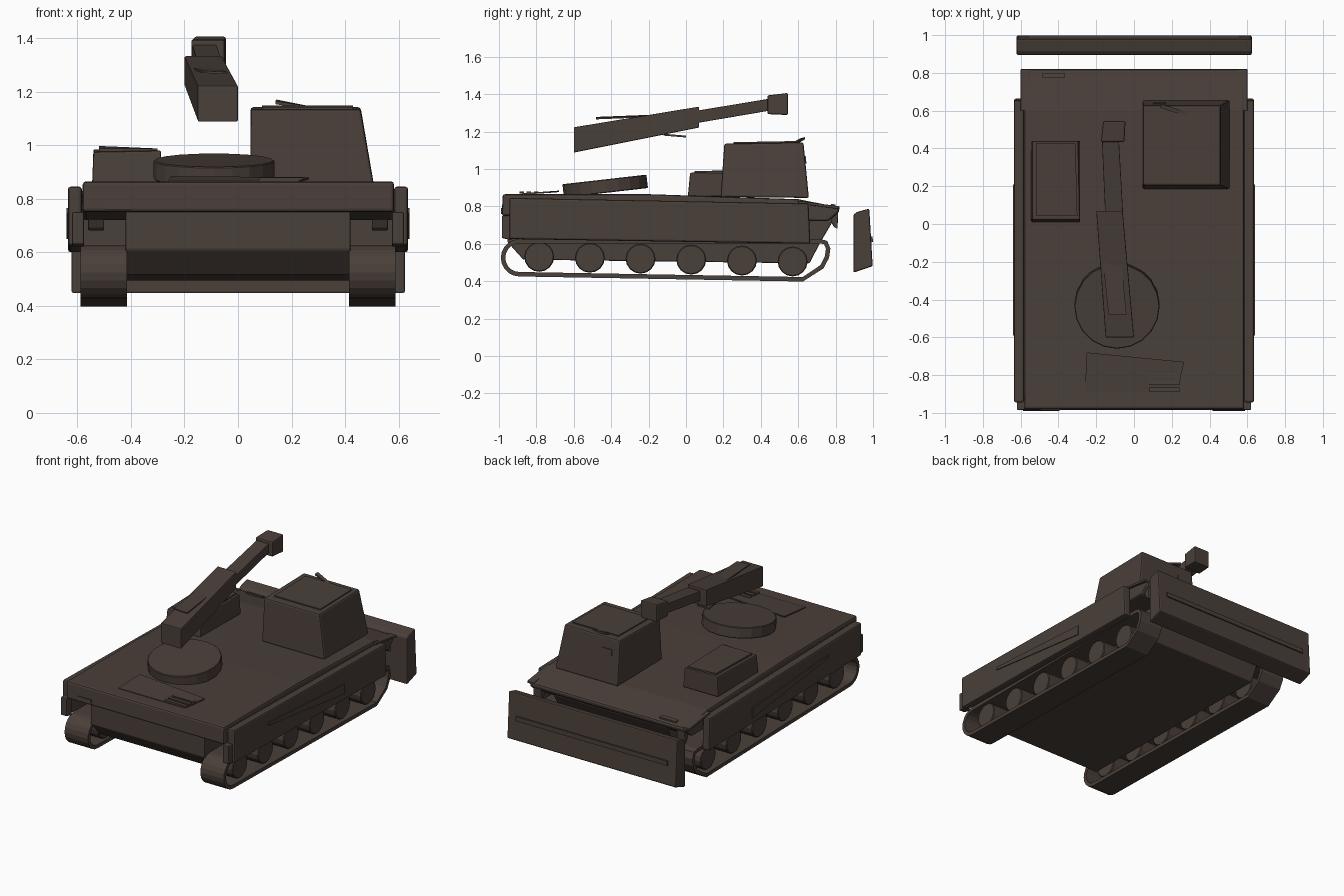
import bpy, bmesh, math
from mathutils import Vector, Matrix

paint = bpy.data.materials.new("dark_brown_paint")
paint.diffuse_color = (0.068, 0.050, 0.041, 1)


def finish(name, bm, bevel=0.0, segments=2):
    bmesh.ops.recalc_face_normals(bm, faces=bm.faces[:])
    me = bpy.data.meshes.new(name)
    bm.to_mesh(me)
    bm.free()
    ob = bpy.data.objects.new(name, me)
    bpy.context.collection.objects.link(ob)
    me.materials.append(paint)
    if bevel:
        m = ob.modifiers.new("soft_edges", "BEVEL")
        m.width, m.segments = bevel, segments
        m.limit_method, m.angle_limit = "ANGLE", math.radians(35)
    return ob


def loft(name, a, b, bevel=0.0):
    """Closed solid between two matching outlines."""
    bm = bmesh.new()
    va, vb = [bm.verts.new(p) for p in a], [bm.verts.new(p) for p in b]
    bm.faces.new(va)
    bm.faces.new(vb)
    for i in range(len(va)):
        j = (i + 1) % len(va)
        bm.faces.new((va[i], va[j], vb[j], vb[i]))
    return finish(name, bm, bevel)


def prism(name, profile, x0, x1, bevel=0.0):
    """Side profile (y, z) pushed along x."""
    return loft(name, [(x0, y, z) for y, z in profile],
                [(x1, y, z) for y, z in profile], bevel)


def plate(name, corners, offset, bevel=0.0):
    """Flat outline thickened by an offset vector."""
    return loft(name, corners, [Vector(c) + Vector(offset) for c in corners], bevel)


def beam(name, start, end, size0, size1, bevel=0.0):
    """Upright rectangular section between two points, (width, height) at each end."""
    def ring(c, s):
        return [(c[0] + i * s[0] / 2, c[1], c[2] + k * s[1] / 2)
                for i, k in ((-1, -1), (1, -1), (1, 1), (-1, 1))]
    return loft(name, ring(start, size0), ring(end, size1), bevel)


def drum(name, center, radius, depth, rot, sides, bevel=0.0):
    bm = bmesh.new()
    bmesh.ops.create_cone(bm, cap_ends=True, segments=sides, radius1=radius, radius2=radius,
                          depth=depth, matrix=Matrix.Translation(center) @ rot)
    return finish(name, bm, bevel, 1)


# Hull: wide deck over the tracks and a narrow belly between them
prism("upper_hull", [(-0.985, 0.75), (-0.98, 0.865), (-0.2, 0.865), (0.6, 0.838),
                     (0.82, 0.795), (0.82, 0.77), (0.76, 0.72)], -0.58, 0.583, 0.014)
prism("lower_hull", [(-0.955, 0.76), (-0.955, 0.61), (-0.87, 0.515), (0.66, 0.495),
                     (0.72, 0.61), (0.80, 0.745)], -0.42, 0.42, 0.006)

# Mirrored running gear
axle = Matrix.Rotation(math.pi / 2, 4, "Y")
for s, side in ((-1, "left"), (1, "right")):
    prism(side + "_skirt", [(-0.945, 0.625), (-0.945, 0.845), (0.655, 0.815), (0.665, 0.60)],
          s * 0.583, s * 0.635, 0.010)
    prism(side + "_mudguard", [(-0.985, 0.63), (-0.985, 0.75), (-0.93, 0.75), (-0.93, 0.62)],
          s * 0.575, s * 0.62, 0.006)

    # Track: thin closed belt around the wheels
    outer = [(-0.89 + 0.1 * math.cos(a), 0.525 + 0.1 * math.sin(a))
             for a in (math.radians(90 + 18 * i) for i in range(11))]
    outer += [(0.625, 0.398), (0.735, 0.468), (0.765, 0.525), (0.772, 0.575),
              (0.755, 0.615), (0.72, 0.625)]
    cy, cz = -0.05, 0.515
    bm = bmesh.new()
    n = len(outer)
    inner = []
    for i in range(n):
        p, q = Vector(outer[i - 1]), Vector(outer[(i + 1) % n])
        t = (q - p).normalized()
        inner.append((outer[i][0] - t.y * 0.024, outer[i][1] + t.x * 0.024))
    rings = [[bm.verts.new((s * x, y, z)) for y, z in prof]
             for x, prof in ((0.415, outer), (0.588, outer), (0.588, inner), (0.415, inner))]
    for k in range(4):
        r, r2 = rings[k], rings[(k + 1) % 4]
        for i in range(n):
            j = (i + 1) % n
            bm.faces.new((r[i], r[j], r2[j], r2[i]))
    finish(side + "_track", bm)

    # Road wheels
    for i in range(6):
        y = -0.785 + 0.271 * i
        drum(f"{side}_wheel_{i + 1}", (s * 0.495, y, 0.53 - 0.005 * i), 0.08, 0.14, axle, 16, 0.005)

    # Front lamp brackets
    prism(side + "_fender", [(0.60, 0.815), (0.60, 0.83), (0.82, 0.80), (0.82, 0.785)],
          s * 0.55, s * 0.60, 0.003)
    prism(side + "_lamp", [(0.775, 0.72), (0.775, 0.80), (0.815, 0.795), (0.81, 0.68), (0.79, 0.69)],
          s * 0.50, s * 0.56, 0.004)

    # Long slanted panel on the skirt
    prism(side + "_skirt_panel", [(-0.59, 0.765), (-0.59, 0.745), (0.21, 0.65), (0.21, 0.715)],
          s * 0.634, s * 0.641)

# Dozer blade with a raised rib
prism("blade", [(0.895, 0.445), (0.895, 0.755), (0.915, 0.77), (0.98, 0.788), (0.998, 0.48)],
      -0.622, 0.624, 0.008)
prism("blade_rib", [(0.985, 0.61), (0.985, 0.64), (0.998, 0.64), (0.999, 0.61)], -0.56, 0.56)

# Cabin, tapering upward, with roof hatch and front slit
loft("cabin", [(0.045, 0.185, 0.85), (0.508, 0.185, 0.85), (0.508, 0.657, 0.845), (0.045, 0.657, 0.845)],
     [(0.047, 0.205, 1.135), (0.458, 0.205, 1.135), (0.458, 0.628, 1.142), (0.047, 0.628, 1.142)], 0.010)
plate("roof_hatch", [(0.09, 0.255, 1.134), (0.43, 0.255, 1.134), (0.43, 0.585, 1.14), (0.09, 0.585, 1.14)],
      (0, 0, 0.009))
plate("roof_handle", [(0.14, 0.615, 1.153), (0.28, 0.57, 1.13), (0.285, 0.59, 1.13), (0.145, 0.635, 1.158)],
      (0, 0, 0.012))
plate("cabin_vent", [(0.10, 0.635, 1.03), (0.17, 0.635, 1.03), (0.17, 0.631, 1.07), (0.10, 0.631, 1.07)],
      (0, 0.009, 0))

# Stowage box
loft("stowage_box", [(-0.545, 0.01, 0.855), (-0.285, 0.01, 0.855), (-0.285, 0.44, 0.85), (-0.545, 0.44, 0.85)],
     [(-0.54, 0.022, 0.975), (-0.287, 0.022, 0.98), (-0.295, 0.44, 0.978), (-0.54, 0.44, 0.985)], 0.007)
plate("box_lid", [(-0.52, 0.045, 0.976), (-0.30, 0.045, 0.976), (-0.31, 0.425, 0.976), (-0.52, 0.425, 0.985)],
      (0, 0, 0.012))

# Tilted turntable
drum("turntable", (-0.09, -0.432, 0.908), 0.226, 0.072,
     Matrix.Rotation(math.radians(6.5), 4, "X"), 20, 0.004)

# Crane boom: thick base, thin extension, end block
beam("boom_base", (-0.075, -0.60, 1.155), (-0.13, 0.07, 1.277), (0.15, 0.135), (0.14, 0.112), 0.005)
beam("boom_extension", (-0.105, 0.05, 1.277), (-0.125, 0.45, 1.344), (0.095, 0.066), (0.09, 0.064), 0.004)
beam("boom_head", (-0.113, 0.435, 1.343), (-0.104, 0.545, 1.347), (0.125, 0.10), (0.118, 0.118), 0.008)
plate("boom_cover", [(-0.135, -0.48, 1.27), (-0.04, -0.48, 1.265), (-0.08, -0.05, 1.282), (-0.18, -0.05, 1.287)],
      (0, 0, 0.008))
plate("boom_underplate", [(-0.16, -0.12, 1.178), (-0.07, -0.12, 1.178), (-0.08, 0.0, 1.168), (-0.17, 0.0, 1.168)],
      (0, 0, 0.010))

# Rear deck grille
plate("deck_grille", [(-0.25, -0.68, 0.876), (0.265, -0.73, 0.872), (0.23, -0.89, 0.861), (-0.26, -0.89, 0.861)],
      (0, 0, 0.008))
for i, y in enumerate((-0.80, -0.84, -0.878)):
    plate(f"grille_bar_{i + 1}", [(0.08, y - 0.012, 0.87), (0.24, y - 0.012, 0.87),
                                  (0.24, y + 0.012, 0.87), (0.08, y + 0.012, 0.87)], (0, 0, 0.010))

# Small plates on the front and rear edges
plate("rear_plate", [(-0.495, -0.983, 0.76), (-0.395, -0.983, 0.76), (-0.395, -0.981, 0.79), (-0.495, -0.981, 0.79)],
      (0, -0.007, 0))
plate("front_plate", [(-0.485, 0.775, 0.802), (-0.365, 0.775, 0.802), (-0.365, 0.80, 0.797), (-0.485, 0.80, 0.797)],
      (0, 0, 0.012))
